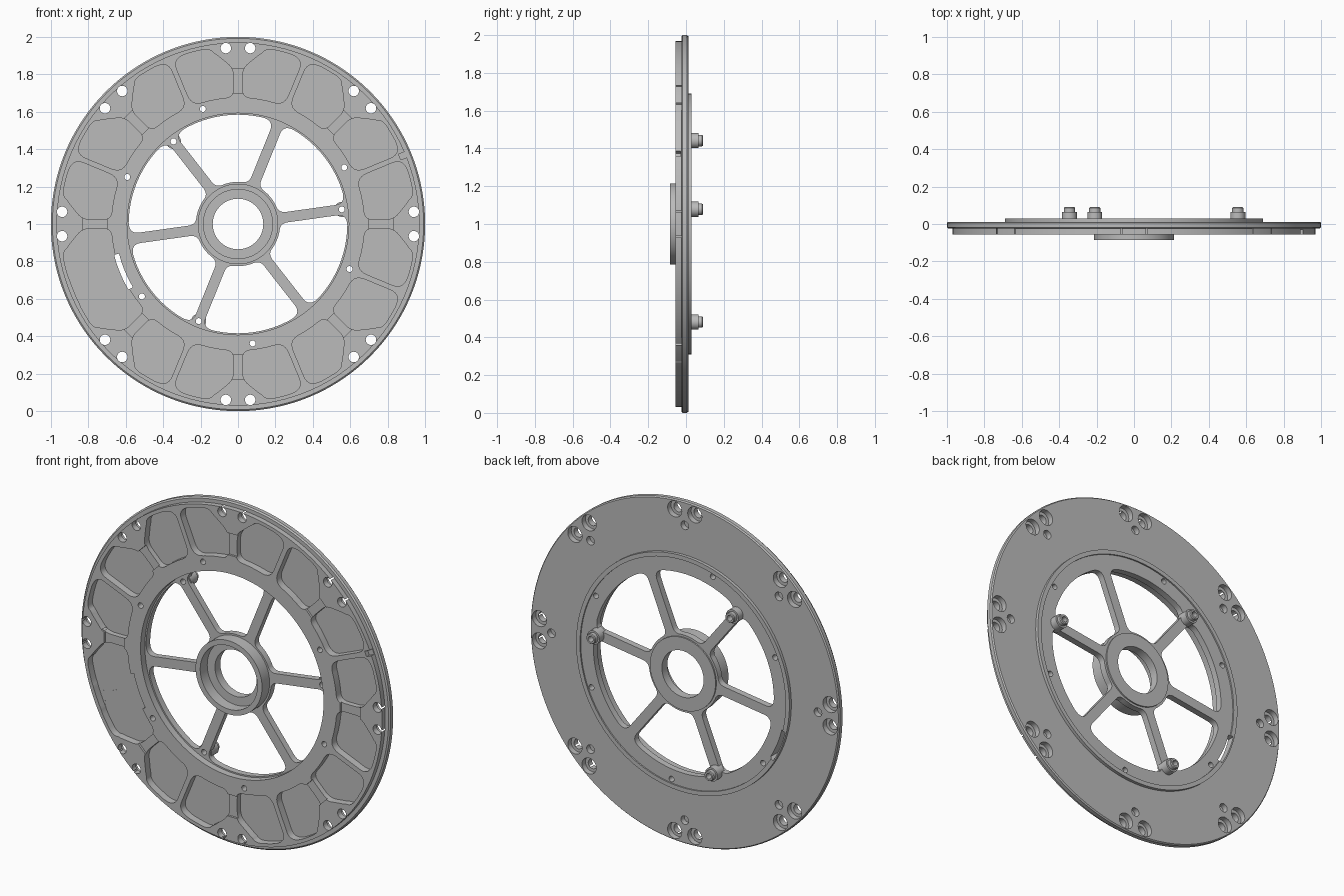
import bpy, bmesh
from math import sin, cos, asin, radians, degrees, pi
from mathutils import Vector

if "Cube" in bpy.data.objects:
    bpy.data.objects.remove(bpy.data.objects["Cube"], do_unlink=True)

CENTRE = 1.0   # height of the wheel axis
grey = bpy.data.materials.new("machined_grey")
grey.use_nodes = True
grey.diffuse_color = (0.5, 0.5, 0.5, 1)
grey.node_tree.nodes["Principled BSDF"].inputs["Base Color"].default_value = (0.5, 0.5, 0.5, 1)


def polar(r, deg):
    return Vector((r * cos(radians(deg)), r * sin(radians(deg))))


def arc(r, a, b, n=10):
    return [polar(r, a + (b - a) * i / n) for i in range(n + 1)]


def finish(bm, name):
    bmesh.ops.recalc_face_normals(bm, faces=bm.faces)
    mesh = bpy.data.meshes.new(name)
    bm.to_mesh(mesh)
    bm.free()
    mesh.materials.append(grey)
    obj = bpy.data.objects.new(name, mesh)
    bpy.context.collection.objects.link(obj)
    return obj


def lathe(bm, profile, at=(0, 0), steps=32):
    """Revolve a closed (radius, y) profile about a y axis through at."""
    rings = []
    for i in range(steps):
        d = polar(1, 360 * i / steps)
        rings.append([bm.verts.new((at[0] + r * d.x, y, at[1] + r * d.y + CENTRE))
                      for r, y in profile])
    n = len(profile)
    for i in range(steps):
        a, b = rings[i], rings[(i + 1) % steps]
        for j in range(n):
            k = (j + 1) % n
            bm.faces.new((a[j], a[k], b[k], b[j]))


def prism(bm, points, y0, y1):
    a = [bm.verts.new((p[0], y0, p[1] + CENTRE)) for p in points]
    b = [bm.verts.new((p[0], y1, p[1] + CENTRE)) for p in points]
    bm.faces.new(a)
    bm.faces.new(b[::-1])
    for i in range(len(a)):
        j = (i + 1) % len(a)
        bm.faces.new((a[i], b[i], b[j], a[j]))


def hole(bm, at, r, y0=-0.1, y1=0.1):
    prism(bm, [at + p for p in arc(r, 0, 345, 23)], y0, y1)


def rounded(path):
    """Replace each ('c', point) corner by a curve between its neighbours."""
    out = []
    for i, p in enumerate(path):
        if isinstance(p, tuple):
            a, b, c = path[i - 1], path[(i + 1) % len(path)], p[1]
            out += [a * (1 - t) ** 2 + c * 2 * t * (1 - t) + b * t * t
                    for t in (k / 7 for k in range(1, 7))]
        else:
            out.append(p)
    return out


def turn(points, deg, flip=1):
    d = polar(1, deg)
    return [Vector((p.x * d.x - flip * p.y * d.y, p.x * d.y + flip * p.y * d.x)) for p in points]


def cut(obj, bm):
    tool = finish(bm, "cutter")
    tool.hide_render = True
    mod = obj.modifiers.new("cut", 'BOOLEAN')
    mod.operation, mod.solver, mod.object = 'DIFFERENCE', 'EXACT', tool
    bpy.context.view_layer.objects.active = obj
    bpy.ops.object.modifier_apply(modifier=mod.name)
    bpy.data.objects.remove(tool, do_unlink=True)


# Wheel body: bored hub, thin web, raised front ring, rim flange, rear collar
bm = bmesh.new()
lathe(bm, [(0.135, 0.03), (0.135, -0.02), (0.185, -0.02), (0.185, -0.085), (0.215, -0.085),
           (0.215, -0.015), (0.592, -0.015), (0.592, -0.055), (0.97, -0.055), (0.97, -0.025),
           (0.992, -0.025), (1.0, -0.018), (1.0, 0.005), (0.994, 0.012), (0.69, 0.012),
           (0.69, 0.03), (0.665, 0.03), (0.665, 0.022), (0.212, 0.022), (0.212, 0.03)],
      steps=144)
body = finish(bm, "wheel_body")

SPOKES = [8 + 60 * k for k in range(6)]
BOSSES = [45 * k for k in range(8)]

# Windows between the six spokes
bm = bmesh.new()
for a in SPOKES:
    def lo(r):
        return a + degrees(asin(0.028 / r))

    def hi(r):
        return a + 60 - degrees(asin(0.028 / r))
    inner, outer = 0.225, 0.584
    prism(bm, rounded(
        [('c', polar(inner, lo(inner))), polar(0.265, lo(0.265)), polar(0.53, lo(0.53)),
         ('c', polar(outer, lo(outer)))] + arc(outer, lo(outer) + 6, hi(outer) - 6, 16) +
        [('c', polar(outer, hi(outer))), polar(0.53, hi(0.53)), polar(0.265, hi(0.265)),
         ('c', polar(inner, hi(inner)))] + arc(inner, hi(inner) - 10, lo(inner) + 10)), -0.1, 0.1)


# Front pockets, mirrored either side of each bolt boss
def web(r):
    return polar(r, 22.5 - degrees(asin(0.014 / r)))


V = Vector
pocket = rounded(
    [('c', V((0.676, 0.025))), V((0.72, 0.025)), V((0.79, 0.025)), ('c', V((0.835, 0.025))),
     V((0.86, 0.06)), V((0.90, 0.11)), V((0.915, 0.132)), ('c', V((0.938, 0.147)))] +
    arc(0.95, 11.5, 17) + [('c', web(0.95)), web(0.89), web(0.74), ('c', web(0.677))] +
    arc(0.677, 16, 6))
FLOOR = -0.012
for b in BOSSES:
    for side in (1, -1):
        prism(bm, turn(pocket, b, side), -0.1, FLOOR)

# Small holes round the front ring and through the rear pins
for a in (28, 107, 157, 217, 277, 338):
    hole(bm, polar(0.643, a), 0.016)
for a in SPOKES[::2]:
    hole(bm, polar(0.56, a), 0.016)
# Through holes for the paired bolts
for b in BOSSES:
    for p in turn([V((0.94, 0.065)), V((0.94, -0.065))], b):
        hole(bm, p, 0.028)
cut(body, bm)

# Rear counterbores and blind dowel holes, lowered webs on the front
bm = bmesh.new()
for b in BOSSES:
    for p in turn([V((0.94, 0.065)), V((0.94, -0.065))], b):
        hole(bm, p, 0.046, -0.02)
    hole(bm, polar(0.862, b), 0.025, -0.02)
    prism(bm, turn([V((0.70, -0.04)), V((0.828, -0.04)), V((0.828, 0.04)), V((0.70, 0.04))], b),
          -0.1, -0.043)
# Double-width pocket and the notch in the rim
prism(bm, arc(0.948, 194.5, 210.5) + arc(0.678, 210.5, 194.5), -0.1, FLOOR - 0.0005)
prism(bm, turn([V((0.935, -0.016)), V((1.02, -0.016)), V((1.02, 0.016)), V((0.935, 0.016))], 22.5),
      -0.1, -0.03)
cut(body, bm)

# Curved slot right through beside the double pocket
bm = bmesh.new()
prism(bm, arc(0.682, 194, 211) + arc(0.655, 211, 194), -0.1, 0.1)
cut(body, bm)

# Hollow stepped pins on the back of every other spoke
parts = [body]
for i, a in enumerate(SPOKES[::2]):
    bm = bmesh.new()
    lathe(bm, [(0.016, 0), (0.04, 0), (0.04, 0.065), (0.03, 0.065), (0.03, 0.085),
               (0.026, 0.09), (0.016, 0.09)], polar(0.56, a))
    parts.append(finish(bm, f"rear_pin_{i + 1}"))

for obj in bpy.context.selected_objects:
    obj.select_set(False)
for obj in parts:
    obj.select_set(True)
bpy.context.view_layer.objects.active = body
bpy.ops.object.shade_smooth_by_angle(angle=radians(30))
